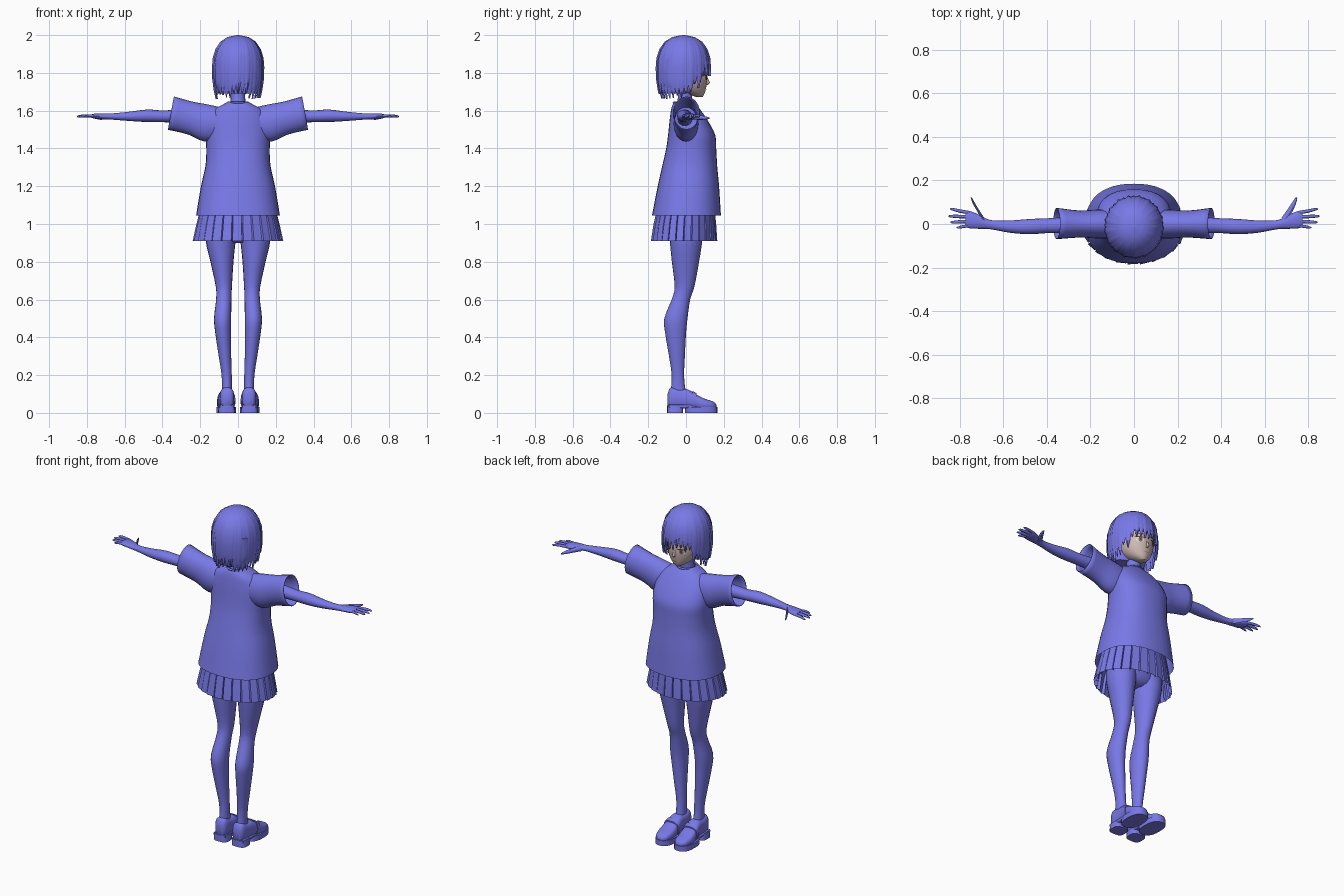
import bpy, bmesh, math, random
from mathutils import Vector as V

random.seed(4)
cube = bpy.data.objects.get("Cube")
if cube:
    bpy.data.objects.remove(cube)


def material(name, r, g, b):
    m = bpy.data.materials.new(name)
    m.use_nodes = True
    m.diffuse_color = (r, g, b, 1)
    m.node_tree.nodes["Principled BSDF"].inputs["Base Color"].default_value = (r, g, b, 1)
    return m


BLUE = material("periwinkle_blue", .213, .213, .9)
SKIN = material("pale_skin", .62, .48, .46)
DARK = material("dark_lash", .08, .05, .06)
WHITE = material("eye_white", .75, .7, .68)
IRIS = material("brown_iris", .25, .15, .1)
LIP = material("rose_lip", .45, .2, .2)


def finish(name, bm, mat, angle=50):
    bmesh.ops.recalc_face_normals(bm, faces=bm.faces)
    me = bpy.data.meshes.new(name)
    bm.to_mesh(me)
    bm.free()
    ob = bpy.data.objects.new(name, me)
    bpy.context.collection.objects.link(ob)
    me.materials.append(mat)
    bpy.ops.object.select_all(action='DESELECT')
    bpy.context.view_layer.objects.active = ob
    ob.select_set(True)
    bpy.ops.object.shade_smooth_by_angle(angle=math.radians(angle))
    return ob


def spline(a, b, c, d, t):
    return b + (c - a) * (t / 2) + (a * 2 - b * 5 + c * 4 - d) * (t * t / 2) + (b * 3 - a - c * 3 + d) * (t ** 3 / 2)


def loft(name, rings, mat=BLUE, n=18, power=1.0, caps=True, steps=3):
    """Skin smoothly through rings given as (centre, u radius vector, v radius vector)."""
    rings = [tuple(V(p) for p in r) for r in rings]
    dense = []
    for i in range(len(rings) - 1):
        q = [rings[max(0, min(len(rings) - 1, i + k))] for k in (-1, 0, 1, 2)]
        for s in range(steps):
            dense.append([spline(*(r[j] for r in q), s / steps) for j in range(3)])
    dense.append(rings[-1])
    bm = bmesh.new()
    curve = lambda w: math.copysign(abs(w) ** power, w)
    loops = []
    for c, u, v in dense:
        angles = [2 * math.pi * k / n for k in range(n)]
        loops.append([bm.verts.new(c + u * curve(math.cos(a)) + v * curve(math.sin(a))) for a in angles])
    for a, b in zip(loops, loops[1:]):
        for k in range(n):
            bm.faces.new((a[k], a[k - 1], b[k - 1], b[k]))
    if caps:
        bm.faces.new(loops[0])
        bm.faces.new(loops[-1])
    return finish(name, bm, mat)


def upright(z, x0, x1, y0, y1, s=1):
    return ((s * (x0 + x1) / 2, (y0 + y1) / 2, z), ((x1 - x0) / 2, 0, 0), (0, (y1 - y0) / 2, 0))


def along_x(s, x, y, z, ry, rz, lean=0):
    return ((s * x, y, z), (0, ry, 0), (s * lean, 0, rz))


def along_y(s, y, x, hw, z0, z1):
    return ((s * x, y, (z0 + z1) / 2), (hw, 0, 0), (0, 0, (z1 - z0) / 2))


# Shirt body and neck
loft("shirt", [upright(z, -w, w, y0, y1) for z, w, y0, y1 in (
    (1.045, .222, -.18, .185), (1.2, .196, -.15, .175), (1.31, .172, -.125, .165),
    (1.4, .168, -.105, .16), (1.47, .172, -.095, .155), (1.54, .165, -.088, .12),
    (1.6, .135, -.08, .08), (1.63, .085, -.072, .055), (1.645, .058, -.062, .04))],
    n=32, power=.85, caps=False)
loft("neck", [upright(z, -w, w, y - w, y + w) for z, w, y in (
    (1.56, .06, -.01), (1.62, .045, -.012), (1.67, .038, -.005), (1.76, .04, 0))])
bpy.ops.mesh.primitive_torus_add(major_radius=.054, minor_radius=.006, major_segments=32,
                                 minor_segments=8, location=(0, -.011, 1.642))
bpy.context.object.name = "collar"
bpy.context.object.data.materials.append(BLUE)
bpy.ops.object.shade_smooth()

# Pleated skirt with sawtooth folds
bm = bmesh.new()
pleats, rows = 26, []
for z, rx, ry, cy, depth in ((1.1, .195, .15, 0, .03), (1.0, .22, .167, -.006, .06), (.91, .24, .177, -.01, .09)):
    row = []
    for k in range(pleats):
        for shift, scale in ((0, 1), (.86, 1 - depth * .25), (.9, 1 - depth)):
            a = 2 * math.pi * (k + shift) / pleats
            row.append(bm.verts.new((rx * scale * math.cos(a), cy + ry * scale * math.sin(a), z)))
    rows.append(row)
for a, b in zip(rows, rows[1:]):
    for k in range(len(a)):
        bm.faces.new((a[k - 1], a[k], b[k], b[k - 1]))
finish("pleated_skirt", bm, BLUE, 20)
loft("hips", [upright(z, -w, w, -d, d) for z, w, d in ((.9, .06, .04), (.94, .15, .08), (1.1, .16, .1))])

# Limbs
for side, s in (("left_", 1), ("right_", -1)):
    sleeve = loft(side + "sleeve", [along_x(s, *r) for r in (
        (.08, 0, 1.53, .065, .085, 0), (.17, 0, 1.535, .066, .098, -.01), (.25, 0, 1.56, .062, .087, -.012),
        (.355, .002, 1.587, .072, .088, -.016))], n=24, caps=False)
    shell = sleeve.modifiers.new("cloth", 'SOLIDIFY')
    shell.thickness = .004
    loft(side + "arm", [along_x(s, *r) for r in (
        (.15, -.005, 1.56, .04, .042), (.3, -.005, 1.57, .037, .036), (.4, -.008, 1.57, .034, .031),
        (.48, -.012, 1.573, .035, .033), (.57, -.012, 1.57, .028, .025), (.66, -.003, 1.569, .021, .017),
        (.71, .01, 1.57, .032, .016), (.755, .02, 1.571, .04, .014), (.775, .023, 1.571, .034, .009))], n=16)
    fingers = (("index", .052, .845, .068, .008), ("middle", .033, .853, .036, .008),
               ("ring", .012, .843, .008, .008), ("little", -.008, .815, -.016, .007))
    for label, y0, x1, y1, r in fingers:
        loft(side + label + "_finger", [along_x(s, x, y, z, k, k) for x, y, z, k in (
            (.755, y0, 1.572, r), ((x1 + .76) / 2, (y0 + y1) / 2, 1.573, r), (x1 - .01, y1, 1.57, r * .75),
            (x1, y1, 1.568, r * .25))], n=8, steps=2)
    loft(side + "thumb", [((s * x, y, z), (r * .8, -s * s * r * .5, 0), (0, 0, r)) for x, y, z, r in (
        (.69, .02, 1.568, .016), (.715, .06, 1.565, .013), (.735, .095, 1.562, .01), (.747, .122, 1.56, .004))],
        n=8, steps=2)
    loft(side + "leg", [upright(*r, s) for r in (
        (1.05, .005, .165, -.1, .09), (.92, .012, .172, -.087, .087), (.8, .024, .146, -.075, .069),
        (.67, .032, .118, -.06, .045), (.6, .035, .116, -.076, .022), (.5, .036, .127, -.115, .008),
        (.42, .037, .12, -.11, 0), (.3, .036, .102, -.09, -.006), (.2, .033, .087, -.076, -.01),
        (.12, .032, .085, -.08, -.002), (.06, .03, .085, -.085, .02))], n=20)
    # Loafers with a separate front sole and heel block
    loft(side + "shoe", [along_y(s, *r) for r in (
        (-.098, .058, .022, .035, .1), (-.08, .058, .036, .025, .135), (-.03, .059, .039, .025, .125),
        (.01, .06, .041, .025, .125), (.05, .062, .045, .02, .1), (.1, .064, .047, .015, .075),
        (.145, .063, .036, .018, .06), (.162, .062, .012, .024, .042))], power=.7)
    loft(side + "shoe_sole", [upright(z, .06 - .5 * .1, .062 + .053, -.005, .166, s) for z in (0, .032)],
         n=24, power=.8, steps=1)
    loft(side + "shoe_arch", [along_y(s, y, .06, .04, .024, .045) for y in (-.09, .06)], power=.5, steps=1)
    loft(side + "shoe_heel", [upright(z, .06 - w, .06 + w, -.1, -.015, s) for z, w in ((0, .046), (.04, .042))],
         n=16, power=.6, steps=1)
    loft(side + "shoe_strap", [along_y(s, *r) for r in (
        (.035, .061, .047, .022, .117), (.055, .062, .049, .02, .105))], power=.7, steps=1)

# Head, pointing forward at the chin
HEAD = ((1.672, .072, .014, .016), (1.69, .05, .045, .048), (1.72, .026, .074, .08), (1.76, .012, .094, .1),
        (1.81, 0, .104, .112), (1.87, -.01, .11, .112), (1.94, -.01, .08, .08))
loft("face", [upright(z, -w, w, y - d, y + d) for z, y, w, d in HEAD], SKIN, n=32)


def face_y(x, z):
    for a, b in zip(HEAD, HEAD[1:]):
        if z <= b[0]:
            y, w, d = (a[i] + (b[i] - a[i]) * (z - a[0]) / (b[0] - a[0]) for i in (1, 2, 3))
            return y + d * math.sqrt(max(0, 1 - (x / w) ** 2))


def patch(name, x, z, w, h, mat, lift):
    """Thin rounded plate that follows the curve of the face."""
    bm = bmesh.new()
    rings = []
    for f in (1, .5):
        pts = [(x + w * f * math.cos(k * math.pi / 8), z + h * f * math.sin(k * math.pi / 8)) for k in range(16)]
        rings.append([bm.verts.new((p, face_y(p, q) + lift, q)) for p, q in pts])
    for k in range(16):
        bm.faces.new((rings[0][k - 1], rings[0][k], rings[1][k], rings[1][k - 1]))
    bm.faces.new(rings[1])
    finish(name, bm, mat)


for side, s in (("left_", 1), ("right_", -1)):
    patch(side + "eye", s * .044, 1.775, .021, .014, WHITE, .004)
    patch(side + "iris", s * .043, 1.775, .011, .014, IRIS, .006)
    patch(side + "pupil", s * .043, 1.776, .005, .007, DARK, .007)
    patch(side + "upper_lash", s * .046, 1.79, .025, .004, DARK, .007)
    patch(side + "brow", s * .046, 1.812, .024, .003, DARK, .005)
patch("mouth", 0, 1.71, .014, .003, LIP, .004)
loft("nose", [((0, y, z), (w, 0, 0), (0, w, 0)) for y, z, w in (
    (.106, 1.785, .004), (.114, 1.76, .007), (.119, 1.747, .008), (.109, 1.737, .006))], SKIN, n=8)

# Hair: a scalp cap covered by overlapping tapered locks
PROFILE = ((2.0, .03), (1.99, .4), (1.965, .68), (1.925, .87), (1.88, .97), (1.83, 1), (1.77, .99), (1.71, .93),
           (1.65, .84))


def hair_point(angle, z, scale=1.0):
    for a, b in zip(PROFILE, PROFILE[1:]):
        if z >= b[0]:
            r = a[1] + (b[1] - a[1]) * (a[0] - z) / (a[0] - b[0])
            break
    r *= scale
    return V((.134 * r * math.sin(angle), -.013 + .142 * r * math.cos(angle), z))


def lock(name, angle, tip, half, lift):
    bm = bmesh.new()
    heights = [p[0] for p in PROFILE if p[0] > tip + .02] + [tip + .02, tip]
    rows = []
    for z in heights:
        taper = max(.04, min(1, (z - tip) / .085)) ** .7
        a = angle + (2 - z) * .25 - (2 - tip) * .25
        spread = ((-half * taper, .985), (0, 1 + lift), (half * taper, .985), (0, .93))
        rows.append([bm.verts.new(hair_point(a + da, z, k)) for da, k in spread])
    for p, q in zip(rows, rows[1:]):
        for k in range(4):
            bm.faces.new((p[k - 1], p[k], q[k], q[k - 1]))
    bm.faces.new(rows[0])
    bm.faces.new(rows[-1])
    finish(name, bm, BLUE, 60)


loft("hair_cap", [upright(z, -.13 * r, .13 * r, -.013 - .138 * r, -.013 + .138 * r) for z, r in PROFILE[:6]], n=32)
loft("hair_back", [((0, -.062, z), (.125 * r, 0, 0), (0, .08 * r, 0)) for z, r in (
    (1.87, .98), (1.8, 1), (1.74, .96), (1.69, .8))], n=24)
count = 34
for k in range(count):
    a = 2 * math.pi * k / count
    turn = min(a, 2 * math.pi - a)          # zero over the nose, pi at the nape
    if turn < .75:
        tip = 1.782 + random.uniform(0, .025)
    elif turn < 1.25:
        tip = 1.715 + random.uniform(-.01, .03)
    else:
        tip = 1.672 + random.uniform(-.015, .025)
    lock("hair_lock_%02d" % (k + 1), a, tip, .15, .015 + .025 * (k % 2))
